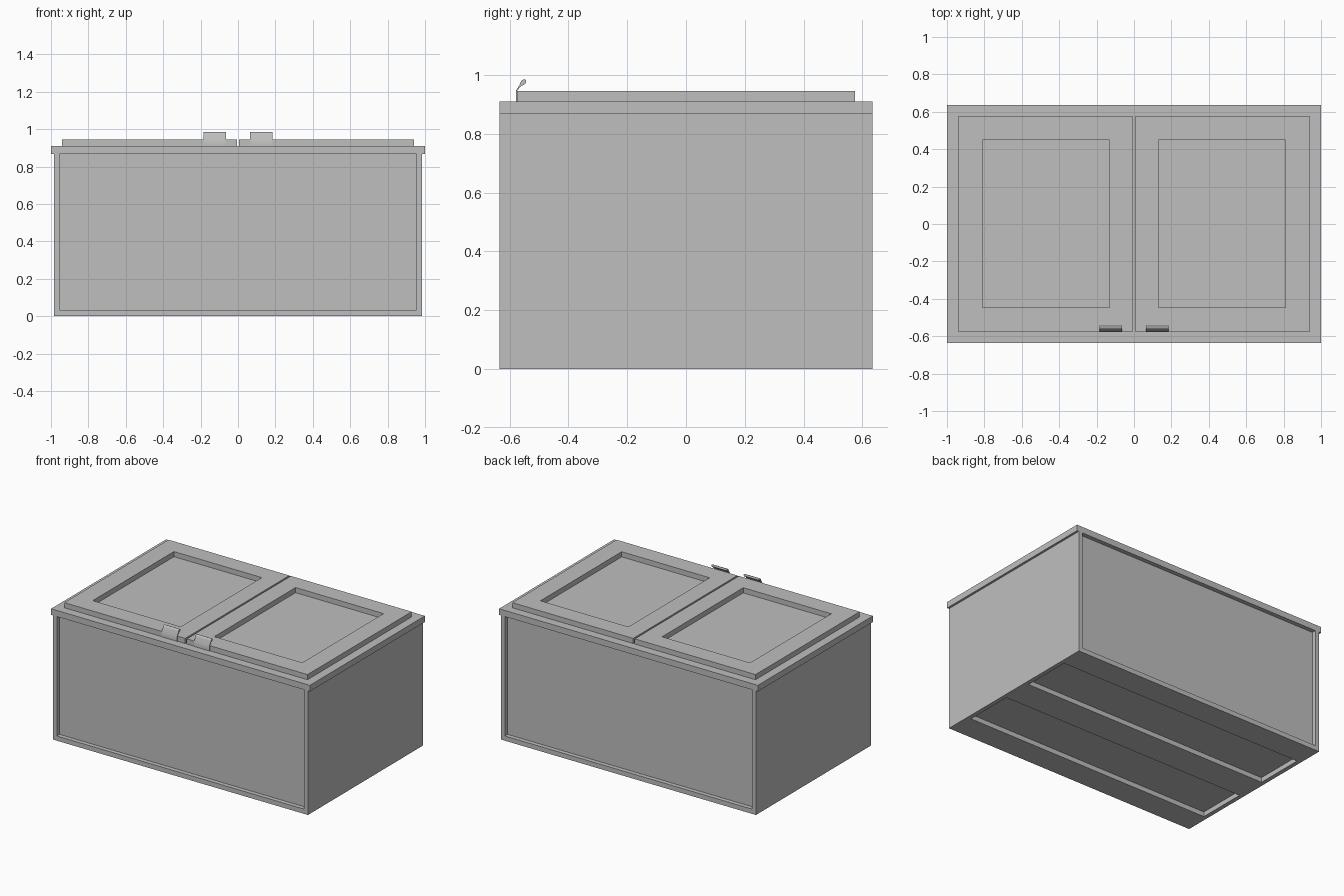
import bpy, bmesh, math
from mathutils import Matrix, Vector

if "Cube" in bpy.data.objects:
    bpy.data.objects.remove(bpy.data.objects["Cube"], do_unlink=True)

grey = bpy.data.materials.new("plain grey")
grey.use_nodes = True
COLOR = (0.52, 0.52, 0.52, 1)
grey.diffuse_color = COLOR
grey.node_tree.nodes["Principled BSDF"].inputs["Base Color"].default_value = COLOR


def finish(bm, name):
    bmesh.ops.recalc_face_normals(bm, faces=bm.faces)
    mesh = bpy.data.meshes.new(name)
    bm.to_mesh(mesh)
    bm.free()
    mesh.materials.append(grey)
    obj = bpy.data.objects.new(name, mesh)
    bpy.context.collection.objects.link(obj)
    return obj


def box(name, x, y, z):
    """Box spanning the given (low, high) ranges."""
    bm = bmesh.new()
    size = [b - a for a, b in (x, y, z)]
    mid = [(a + b) / 2 for a, b in (x, y, z)]
    bmesh.ops.create_cube(bm, size=1, matrix=Matrix.Translation(mid) @ Matrix.Diagonal((*size, 1)))
    return finish(bm, name)


def rect_frame(name, outer, inner, z):
    """Flat rectangular frame; outer and inner are (x0, x1, y0, y1)."""
    bm = bmesh.new()
    loops = []
    for x0, x1, y0, y1 in (outer, inner):
        for h in z:
            loops.append([bm.verts.new((px, py, h)) for px, py in
                          ((x0, y0), (x1, y0), (x1, y1), (x0, y1))])
    out_low, out_high, in_low, in_high = loops
    for a, b in ((out_low, out_high), (out_high, in_high), (in_high, in_low), (in_low, out_low)):
        for i in range(4):
            j = (i + 1) % 4
            bm.faces.new((a[i], a[j], b[j], b[i]))
    return finish(bm, name)


def extrude_x(name, profile, x0, x1):
    """Closed (y, z) profile extruded along x."""
    bm = bmesh.new()
    face = bm.faces.new([bm.verts.new((x0, y, z)) for y, z in profile])
    new = bmesh.ops.extrude_face_region(bm, geom=[face])["geom"]
    bmesh.ops.translate(bm, vec=(x1 - x0, 0, 0),
                        verts=[v for v in new if isinstance(v, bmesh.types.BMVert)])
    return finish(bm, name)


BODY_TOP, SLAB_TOP, DOOR_TOP = 0.867, 0.91, 0.946
FLOOR = 0.033

# Cabinet: core panels set back between the side walls
box("core_panels", (-0.955, 0.955), (-0.605, 0.605), (FLOOR, BODY_TOP))
box("top_slab", (-1, 1), (-0.635, 0.635), (BODY_TOP, SLAB_TOP))

# Bottom rails leave two long channels underneath
for label, y in (("front", (-0.635, -0.455)), ("middle", (-0.108, 0.108)), ("back", (0.455, 0.635))):
    box(f"{label}_bottom_rail", (-0.955, 0.955), y, (0, FLOOR))

# Handle outline: mounting plate, bent stem, oval grip
grip = []
for i in range(12):
    t = math.radians(225 + 25 + i * 310 / 11)
    a, b = 0.0125 * math.cos(t - math.radians(45)), 0.008 * math.sin(t - math.radians(45))
    c = math.sqrt(0.5)
    grip.append((-0.554 + (a - b) * c, 0.975 + (a + b) * c))
handle_profile = ([(-0.575, SLAB_TOP), (-0.575, 0.946)] + grip
                  + [(-0.578, 0.948), (-0.578, SLAB_TOP)])

# Paired parts
for side, s in (("left", 1), ("right", -1)):
    def span(a, b):
        return tuple(sorted((s * a, s * b)))
    box(f"{side}_side_wall", span(0.955, 0.985), (-0.635, 0.635), (0, BODY_TOP))
    rect_frame(f"{side}_lid_frame", (*span(0.006, 0.94), -0.575, 0.575),
               (*span(0.13, 0.81), -0.447, 0.45), (SLAB_TOP, DOOR_TOP))
    handle = extrude_x(f"{side}_handle", handle_profile, *span(0.065, 0.185))
    bpy.ops.object.select_all(action='DESELECT')
    handle.select_set(True)
    bpy.context.view_layer.objects.active = handle
    bpy.ops.object.shade_smooth_by_angle(angle=math.radians(40))
